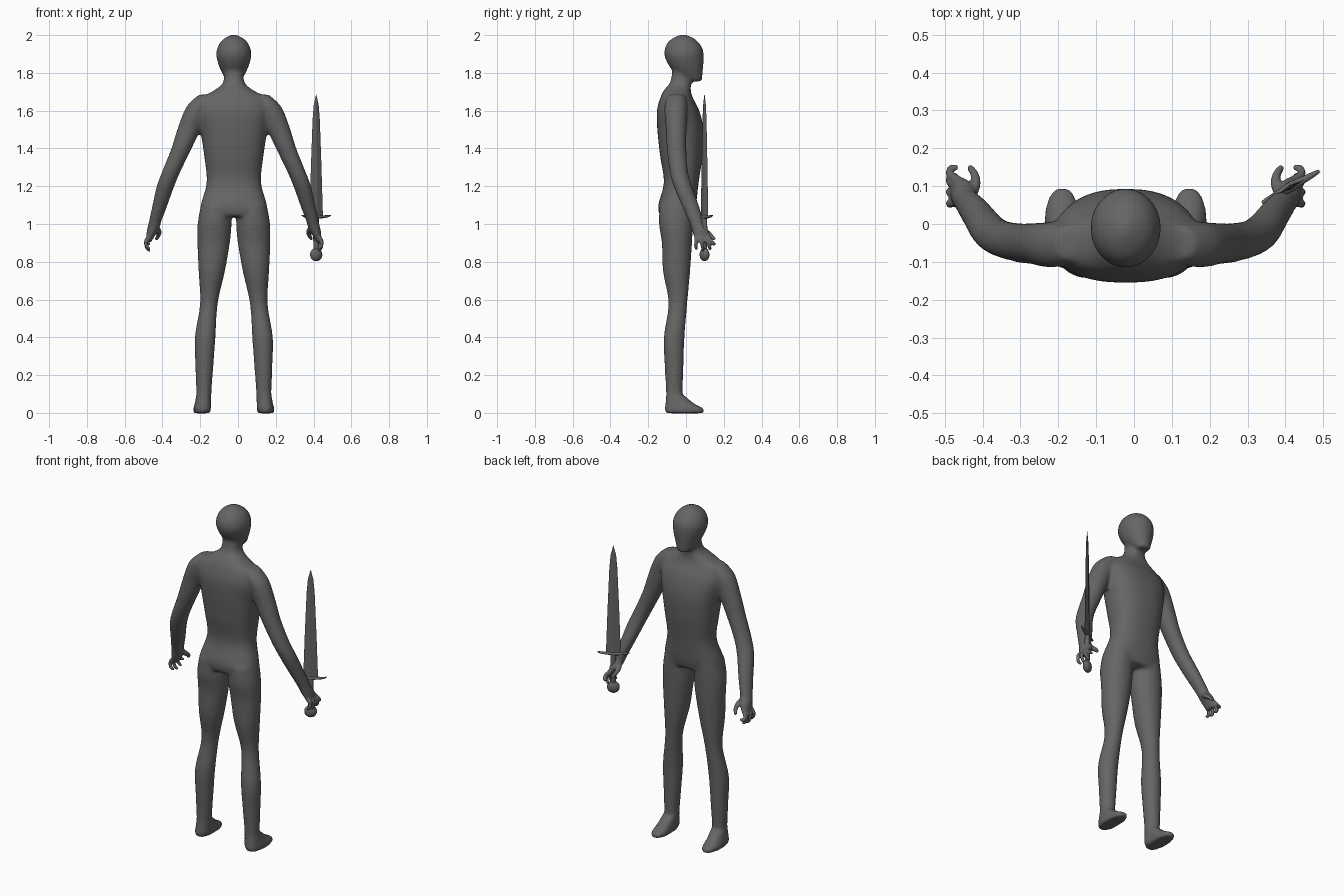
import bpy, bmesh, math
from mathutils import Vector, Matrix

if "Cube" in bpy.data.objects:
    bpy.data.objects.remove(bpy.data.objects["Cube"])

CX = -0.022  # figure's centre line

grey = bpy.data.materials.new("dark_grey")
grey.diffuse_color = (0.13, 0.13, 0.13, 1)
grey.use_nodes = True
grey.node_tree.nodes["Principled BSDF"].inputs["Base Color"].default_value = grey.diffuse_color


def catmull(rows, steps):
    """Smoothly interpolate rows of numbers."""
    out = []
    for i in range(len(rows) - 1):
        p0, p1, p2, p3 = (rows[max(0, min(len(rows) - 1, i + k))] for k in (-1, 0, 1, 2))
        for s in range(steps):
            t = s / steps
            out.append([0.5 * (2 * b + (c - a) * t + (2 * a - 5 * b + 4 * c - d) * t * t
                               + (3 * b - a - 3 * c + d) * t ** 3)
                        for a, b, c, d in zip(p0, p1, p2, p3)])
    out.append(list(rows[-1]))
    return out


def loft(bm, rows, side=1, n=2.0, seg=32, steps=4):
    """Stack horizontal super-ellipse sections: z, cx, cy, rx, ry."""
    rings = []
    for z, cx, cy, rx, ry in catmull(rows, steps):
        ring = []
        for k in range(seg):
            a = 2 * math.pi * k / seg
            c, s = math.cos(a), math.sin(a)
            x = cx + rx * math.copysign(abs(c) ** (2 / n), c)
            y = cy + ry * math.copysign(abs(s) ** (2 / n), s)
            ring.append(bm.verts.new((x * side, y, z)))
        rings.append(ring)
    faces = [bm.faces.new(rings[0][::-1]), bm.faces.new(rings[-1])]
    for a, b in zip(rings, rings[1:]):
        for k in range(seg):
            j = (k + 1) % seg
            faces.append(bm.faces.new((a[k], a[j], b[j], b[k])))
    if side < 0:
        bmesh.ops.reverse_faces(bm, faces=faces)


def beads(bm, points, r0, r1, side=1):
    """Row of overlapping balls, fused later by the remesh."""
    pts = catmull(points, 7)
    for i, p in enumerate(pts):
        r = r0 + (r1 - r0) * i / (len(pts) - 1)
        bmesh.ops.create_icosphere(bm, subdivisions=2, radius=r,
                                   matrix=Matrix.Translation(Vector((p[0] * side, p[1], p[2]))))


def finish(bm, name, loc, rot=(0, 0, 0), voxel=0, smooth=0, angle=None):
    me = bpy.data.meshes.new(name)
    bm.to_mesh(me)
    bm.free()
    ob = bpy.data.objects.new(name, me)
    bpy.context.collection.objects.link(ob)
    ob.location, ob.rotation_euler = loc, rot
    me.materials.append(grey)
    if voxel:
        m = ob.modifiers.new("fuse", 'REMESH')
        m.mode, m.voxel_size, m.use_smooth_shade = 'VOXEL', voxel, True
        m = ob.modifiers.new("soften", 'SMOOTH')
        m.factor, m.iterations = 0.5, smooth
    if angle:
        bpy.ops.object.select_all(action='DESELECT')
        ob.select_set(True)
        bpy.context.view_layer.objects.active = ob
        bpy.ops.object.shade_smooth_by_angle(angle=math.radians(angle))
    return ob


# --- body: torso, head, arms, legs and feet fused into one skin
bm = bmesh.new()
loft(bm, [(1.04, 0, -.05, .165, .088), (1.10, 0, -.047, .175, .1), (1.22, 0, -.025, .144, .092),
          (1.36, 0, -.025, .157, .112), (1.50, 0, -.03, .178, .122), (1.60, 0, -.042, .195, .112),
          (1.67, 0, -.05, .165, .085), (1.71, 0, -.045, .10, .07), (1.75, 0, -.028, .056, .056),
          (1.82, 0, -.018, .051, .053)], n=2.4)
loft(bm, [(1.755, 0, .055, .033, .03), (1.77, 0, .04, .046, .047), (1.80, 0, .015, .063, .073),
          (1.84, 0, 0, .08, .092), (1.89, 0, -.01, .093, .104), (1.93, 0, -.012, .088, .1),
          (1.965, 0, -.015, .07, .079), (1.987, 0, -.015, .044, .05), (2.002, 0, -.015, .012, .014)])
for s in (1, -1):
    # arm
    loft(bm, [(1.685, .14, -.05, .045, .045), (1.62, .19, -.055, .062, .06), (1.5, .238, -.052, .062, .055),
              (1.4, .277, -.05, .054, .052), (1.28, .33, -.038, .049, .049), (1.2, .362, -.017, .047, .049),
              (1.1, .391, .022, .04, .046), (1.02, .415, .052, .034, .04),
              (.98, .424, .066, .03, .036)][::-1], s)
    # leg
    loft(bm, [(.02, .16, -.065, .04, .046), (.1, .159, -.062, .04, .044), (.25, .156, -.063, .048, .05),
              (.4, .152, -.063, .055, .055), (.58, .132, -.043, .047, .05), (.75, .117, -.05, .07, .072),
              (.9, .107, -.048, .086, .08), (1.0, .102, -.053, .09, .09), (1.1, .095, -.05, .08, .09)], s)
    # foot
    loft(bm, [(-.002, .168, -.008, .044, .1), (.022, .168, -.008, .047, .104), (.045, .165, -.03, .043, .08),
              (.09, .16, -.056, .04, .05)], s, n=2.4)
finish(bm, "body", (CX, 0, 0), voxel=.01, smooth=8)

# --- hands: palm, four fingers and a thumb, half closed
for s, name in ((1, "right_side_hand"), (-1, "left_side_hand")):
    bm = bmesh.new()
    loft(bm, [(.905, .45, .088, .012, .034), (.93, .443, .085, .02, .041), (.965, .43, .076, .03, .043),
              (1.0, .42, .06, .032, .038), (1.03, .412, .047, .031, .036)], s)
    for y0, y1, zt in ((.056, .052, .865), (.077, .088, .855), (.099, .124, .862), (.117, .146, .89)):
        beads(bm, [(.445, y0, .935), (.464, (y0 + y1) / 2, .91), (.462, y1, (zt + .9) / 2),
                   (.449, y1 + .003, zt + .006)], .0125, .0085, s)
    beads(bm, [(.412, .07, .985), (.397, .105, .96), (.399, .13, .94), (.41, .148, .922)], .017, .009, s)
    finish(bm, name, (CX, 0, 0), voxel=.005, smooth=3)

# --- sword held upright
SX, SY, TURN = .414, .098, math.radians(29)
bm = bmesh.new()
loft(bm, [(1.03, 0, 0, .041, .007), (1.3, 0, 0, .032, .006), (1.55, 0, 0, .022, .005),
          (1.63, 0, 0, .015, .004), (1.685, 0, 0, .001, .001)], seg=4, steps=1)
finish(bm, "sword_blade", (SX, SY, 0), (0, 0, TURN))

bm = bmesh.new()  # crossguard runs along local z, ends curved upward
loft(bm, [(-.087, -.008, 0, .003, .004), (-.07, -.003, 0, .006, .007), (-.03, 0, 0, .008, .01),
          (0, 0, 0, .011, .013), (.03, 0, 0, .008, .01), (.07, -.003, 0, .006, .007),
          (.087, -.008, 0, .003, .004)], seg=16)
finish(bm, "sword_guard", (SX, SY, 1.038), (0, math.pi / 2, TURN), angle=40)

bm = bmesh.new()
loft(bm, [(.85, 0, 0, .013, .012), (.94, 0, 0, .017, .015), (1.035, 0, 0, .014, .013)], seg=16)
finish(bm, "sword_grip", (SX, SY, 0), (0, 0, TURN), angle=40)

bm = bmesh.new()
bmesh.ops.create_uvsphere(bm, u_segments=24, v_segments=14, radius=.035)
ob = finish(bm, "sword_pommel", (SX, SY, .838), (0, 0, TURN), angle=60)
ob.scale = (1, .65, 1)
